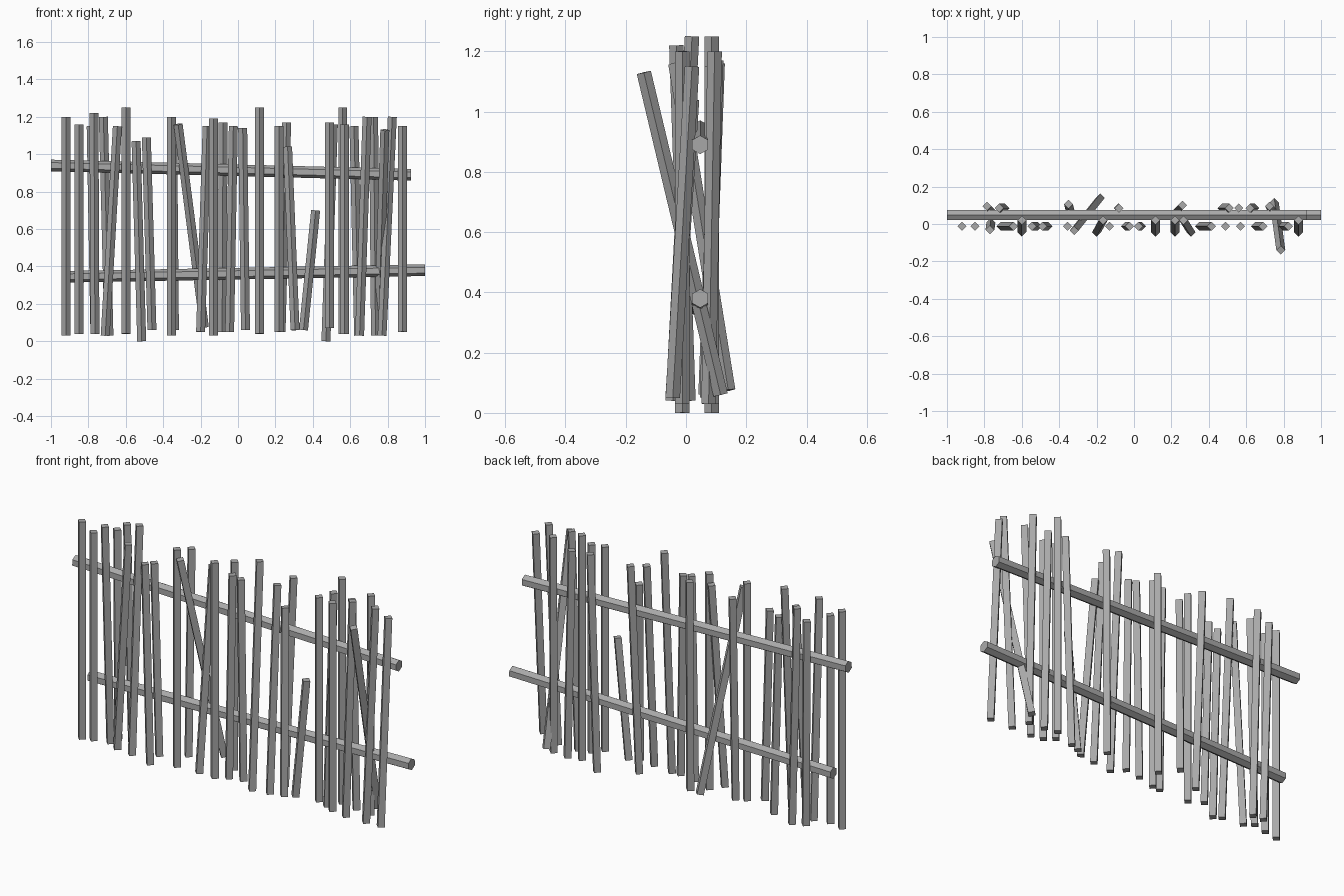
import bpy
import bmesh
from math import radians
from mathutils import Matrix, Vector

default_cube = bpy.data.objects.get("Cube")
if default_cube:
    bpy.data.objects.remove(default_cube, do_unlink=True)

# One weathered wood colour for the whole fence
wood = bpy.data.materials.new("grey_wood")
wood.use_nodes = True
wood_colour = (0.4, 0.4, 0.4, 1)
wood.diffuse_color = wood_colour
wood.node_tree.nodes["Principled BSDF"].inputs["Base Color"].default_value = wood_colour


def add_pole(name, start, end, radius, sides, roll=0):
    """Straight flat-sided pole running between two points."""
    start, end = Vector(start), Vector(end)
    axis = end - start
    turn = Vector((0, 0, 1)).rotation_difference(axis).to_matrix().to_4x4()
    placement = Matrix.Translation((start + end) / 2) @ turn @ Matrix.Rotation(roll, 4, "Z")
    bm = bmesh.new()
    bmesh.ops.create_cone(bm, cap_ends=True, segments=sides, radius1=radius,
                          radius2=radius, depth=axis.length, matrix=placement)
    mesh = bpy.data.meshes.new(name)
    bm.to_mesh(mesh)
    bm.free()
    mesh.materials.append(wood)
    pole = bpy.data.objects.new(name, mesh)
    bpy.context.collection.objects.link(pole)
    return pole


def add_stick(name, start, end):
    return add_pole(name, start, end, radius=0.024, sides=4)


def add_row(name, row_y, sticks):
    """Row of sticks; lean tips the top backwards and the foot forwards."""
    for number, (foot_x, top_x, foot_z, top_z, lean) in enumerate(sticks, start=1):
        add_stick(f"{name}_{number}",
                  (foot_x, row_y - lean, foot_z),
                  (top_x, row_y + lean, top_z))


# Two six-sided rails
rail_y = 0.047
rail_shape = dict(radius=0.031, sides=6, roll=radians(90))
add_pole("upper_rail", (-1, rail_y, 0.94), (0.925, rail_y, 0.89), **rail_shape)
add_pole("lower_rail", (-0.91, rail_y, 0.345), (1, rail_y, 0.38), **rail_shape)

# Sticks in front of the rails: foot x, top x, foot z, top z, lean
tipped = 0.032
front_sticks = [
    (-.92, -.92, .03, 1.2, 0),
    (-.85, -.85, .04, 1.16, 0),
    (-.765, -.77, .04, 1.22, -.02),
    (-.71, -.645, .03, 1.15, 0),
    (-.6, -.6, .04, 1.25, tipped),
    (-.515, -.545, 0, 1.07, 0),
    (-.46, -.49, .06, 1.09, 0),
    (-.355, -.355, .03, 1.2, 0),
    (-.2, -.165, .05, 1.15, tipped),
    (-.13, -.13, .03, 1.19, 0),
    (-.045, -.025, .05, 1.15, 0),
    (.04, .025, .06, 1.14, 0),
    (.115, .115, .04, 1.25, tipped),
    (.22, .22, .05, 1.15, tipped),
    (.305, .265, .06, 1.04, tipped),
    (.35, .415, .06, .7, 0),
    (.49, .49, .07, 1.17, 0),
    (.57, .57, .04, 1.16, 0),
    (.65, .69, .03, 1.2, 0),
    (.77, .825, .03, 1.2, 0),
    (.88, .88, .05, 1.15, tipped),
]
add_row("front_stick", -0.012, front_sticks)

# Sticks behind the rails
rear_sticks = [
    (-.765, -.785, .04, 1.15, .01),
    (-.69, -.72, .03, 1.2, 0),
    (-.34, -.35, .06, 1.16, .02),
    (-.085, -.08, .05, 1.17, 0),
    (.23, .26, .05, 1.17, .015),
    (.47, .51, 0, 1.16, 0),
    (.56, .56, .04, 1.25, 0),
    (.645, .62, .03, 1.15, 0),
    (.735, .725, .03, 1.2, .01),
]
add_row("rear_stick", 0.085, rear_sticks)

# Loose sticks woven diagonally between the rails
add_stick("left_woven_stick", (-.18, .14, .075), (-.32, -.035, 1.16))
add_stick("right_woven_stick", (.75, .115, .06), (.785, -.14, 1.13))
